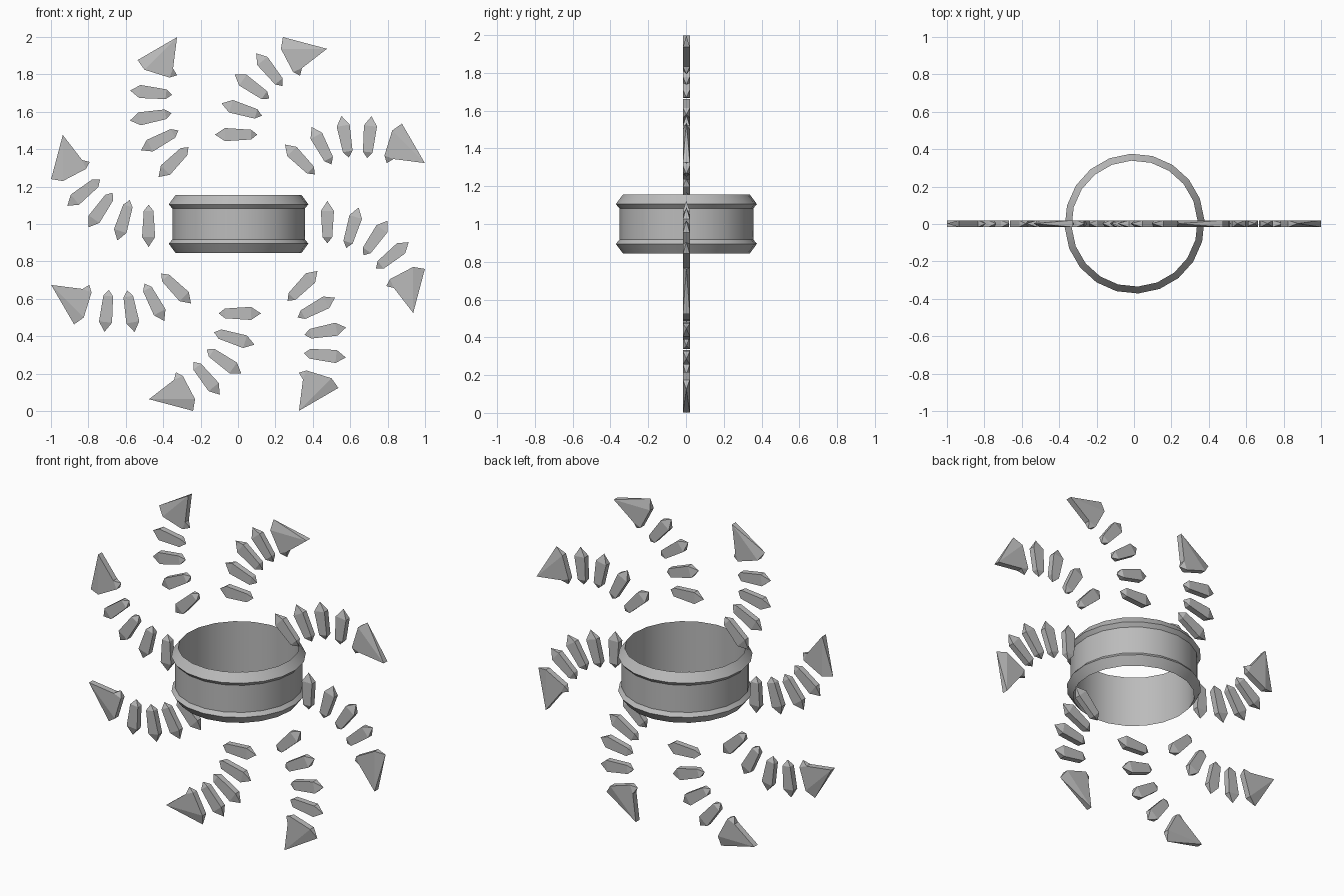
import bpy, bmesh, math
from mathutils import Matrix, Vector

cube = bpy.data.objects.get("Cube")
if cube:
    bpy.data.objects.remove(cube, do_unlink=True)

grey = bpy.data.materials.new("plain_grey")
grey.use_nodes = True
grey.diffuse_color = (0.5, 0.5, 0.5, 1)
grey.node_tree.nodes["Principled BSDF"].inputs["Base Color"].default_value = (0.5, 0.5, 0.5, 1)

CENTRE = Vector((0, 0.002, 1))
HALF_DEPTH = 0.018


def add_object(name, bm):
    bmesh.ops.recalc_face_normals(bm, faces=bm.faces)
    mesh = bpy.data.meshes.new(name)
    bm.to_mesh(mesh)
    bm.free()
    mesh.materials.append(grey)
    obj = bpy.data.objects.new(name, mesh)
    bpy.context.collection.objects.link(obj)
    return obj


def add_shard(bm, matrix, outer_wide=(0.035, 0.06)):
    """Four-sided crystal with a pointed end at each side of its tapered body."""
    def pair(x, z):
        return [bm.verts.new(matrix @ Vector((x, y, z))) for y in (-HALF_DEPTH, HALF_DEPTH)]

    wf, wb = pair(*outer_wide)
    nf, nb = pair(0.026, -0.08)
    lf, lb = pair(-0.026, -0.08)
    uf, ub = pair(-0.035, 0.06)
    top = bm.verts.new(matrix @ Vector((0, 0, 0.113)))
    low = bm.verts.new(matrix @ Vector((0, 0, -0.113)))
    wide, narrow = (wf, wb, ub, uf), (nf, nb, lb, lf)
    for i in range(4):
        j = (i + 1) % 4
        bm.faces.new((wide[i], wide[j], narrow[j], narrow[i]))
        bm.faces.new((wide[j], wide[i], top))
        bm.faces.new((narrow[i], narrow[j], low))


# Ring: closed profile spun round the vertical axis
half = [(0.337, 0.155), (0.374, 0.105), (0.355, 0.083), (0.355, 0.075)]
profile = half + [(r, -z) for r, z in reversed(half)]
SIDES = 20
bm = bmesh.new()
loops = []
for i in range(SIDES):
    a = math.tau * i / SIDES + math.radians(3)
    loops.append([bm.verts.new((r * math.cos(a) + 0.003, r * math.sin(a) + 0.002, 1 + z))
                  for r, z in profile])
for i in range(SIDES):
    here, there = loops[i], loops[(i + 1) % SIDES]
    for k in range(len(profile)):
        m = (k + 1) % len(profile)
        bm.faces.new((here[k], there[k], there[m], here[m]))
ring = add_object("ring_band", bm)
bpy.ops.object.select_all(action='DESELECT')
ring.select_set(True)
bpy.context.view_layer.objects.active = ring
bpy.ops.object.shade_smooth_by_angle(angle=math.radians(25))

# Eight curling arms: four shards and a barbed tip each (x, z, tilt)
shards = [(0.478, 0.01, 0), (0.612, -0.02, 17), (0.735, -0.075, 35), (0.825, -0.168, 51)]
tip = (0.896, -0.286, 66)
for arm in range(8):
    turn = Matrix.Translation(CENTRE) @ Matrix.Rotation(-arm * math.tau / 8, 4, 'Y')

    def place(x, z, tilt):
        return turn @ Matrix.Translation((x, 0, z)) @ Matrix.Rotation(math.radians(tilt), 4, 'Y')

    bm = bmesh.new()
    for spot in shards:
        add_shard(bm, place(*spot))
    add_object(f"arm_shards_{arm + 1}", bm)

    bm = bmesh.new()
    add_shard(bm, place(*tip), outer_wide=(0.19, -0.04))
    add_object(f"arm_tip_{arm + 1}", bm)
